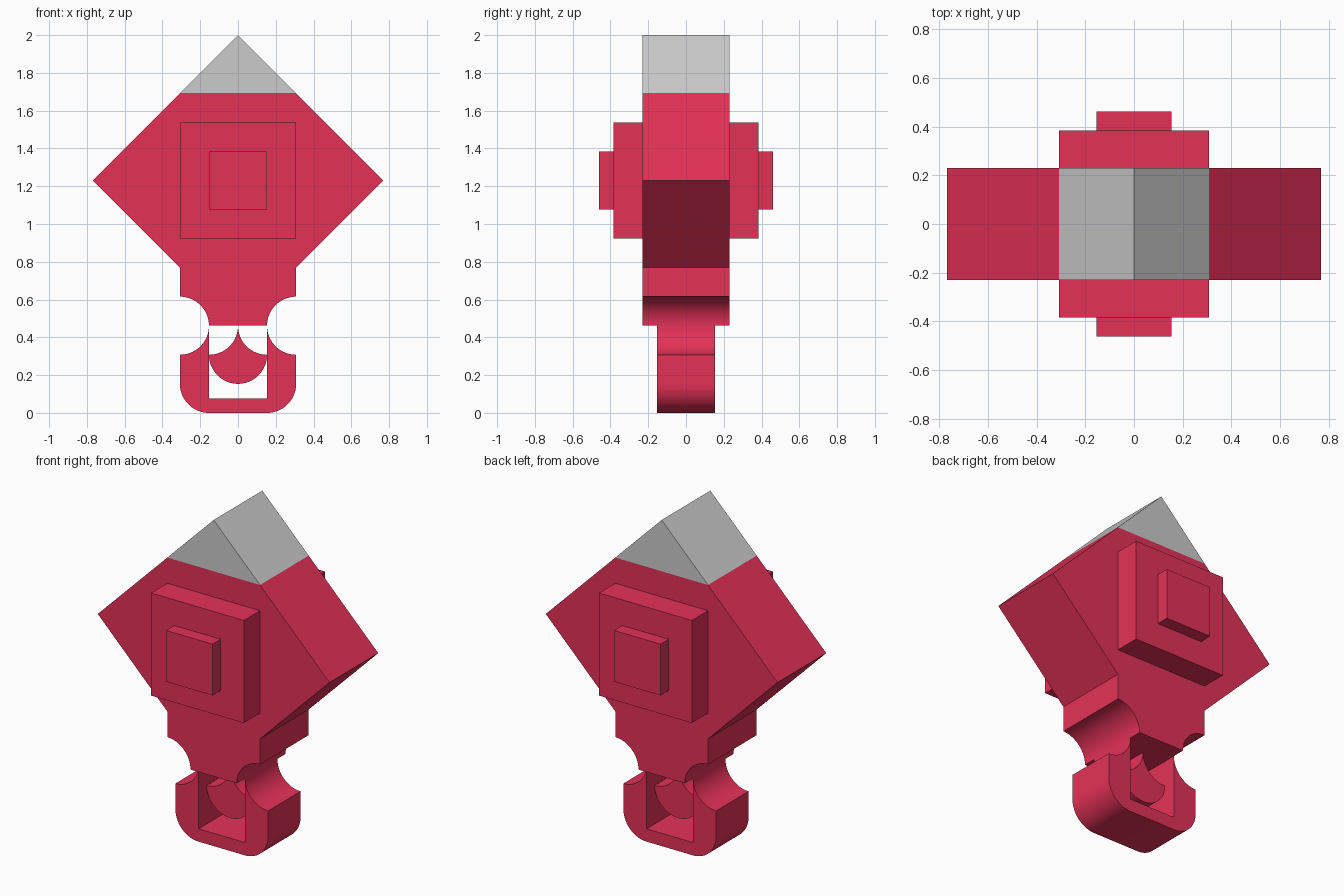
import bpy
import bmesh
from math import sin, cos, radians

if "Cube" in bpy.data.objects:
    bpy.data.objects.remove(bpy.data.objects["Cube"])

U = 2 / 13  # grid unit: the model is 13 units tall

red = bpy.data.materials.new("red")
red.diffuse_color = (0.78, 0.031, 0.098, 1)
red.use_nodes = True
red.node_tree.nodes["Principled BSDF"].inputs["Base Color"].default_value = red.diffuse_color


def arc(cx, cz, r, start, end, n=20):
    """Points along an arc in the front plane, angles in degrees."""
    angles = [radians(start + (end - start) * i / n) for i in range(n + 1)]
    return [(cx + r * cos(a), cz + r * sin(a)) for a in angles]


def mirrored(right):
    """Close a right-hand outline (top to bottom) with its mirror image."""
    left = [(-x, z) for x, z in reversed(right) if abs(x) > 1e-6]
    return right + left


def extrude_profile(name, points, y0, y1, material=None):
    """Extrude an x/z outline from y0 to y1."""
    bm = bmesh.new()
    face = bm.faces.new([bm.verts.new((x * U, y0 * U, z * U)) for x, z in points])
    out = bmesh.ops.extrude_face_region(bm, geom=[face])
    moved = [v for v in out["geom"] if isinstance(v, bmesh.types.BMVert)]
    bmesh.ops.translate(bm, verts=moved, vec=(0, (y1 - y0) * U, 0))
    bmesh.ops.recalc_face_normals(bm, faces=bm.faces)
    mesh = bpy.data.meshes.new(name)
    bm.to_mesh(mesh)
    bm.free()
    mesh.polygons.foreach_set("use_smooth", [True] * len(mesh.polygons))
    mesh.set_sharp_from_angle(angle=radians(30))
    if material:
        mesh.materials.append(material)
    obj = bpy.data.objects.new(name, mesh)
    bpy.context.collection.objects.link(obj)
    return obj


def square(half, cz):
    return [(half, cz + half), (half, cz - half), (-half, cz - half), (-half, cz + half)]


# Grey peak of the diamond
extrude_profile("peak", [(0, 13), (2, 11), (-2, 11)], -1.5, 1.5)

# Diamond body with a neck that is scooped in at the bottom
body = [(2, 11), (5, 8), (2, 5)] + arc(2, 3, 1, 90, 180)
extrude_profile("body", mirrored(body), -1.5, 1.5, red)

# Stepped square plates on the front and back
for side, label in ((-1, "front"), (1, "back")):
    extrude_profile(label + "_plate", square(2, 8), side * 1.5, side * 2.5, red)
    extrude_profile(label + "_boss", square(1, 8), side * 2.5, side * 3, red)

# U-shaped loop with scooped shoulders and rounded lower corners
loop = [(1, 0.5)] + arc(2, 3, 1, 180, 270) + arc(1, 1, 1, 0, -90)
extrude_profile("loop", mirrored(loop), -1, 1, red)

# Thinner drop-shaped tongue inside the loop
tongue = arc(1, 3, 1, 180, 270) + arc(0, 2, 1, 0, -90)[1:]
extrude_profile("tongue", mirrored(tongue), -0.5, 0.5, red)
